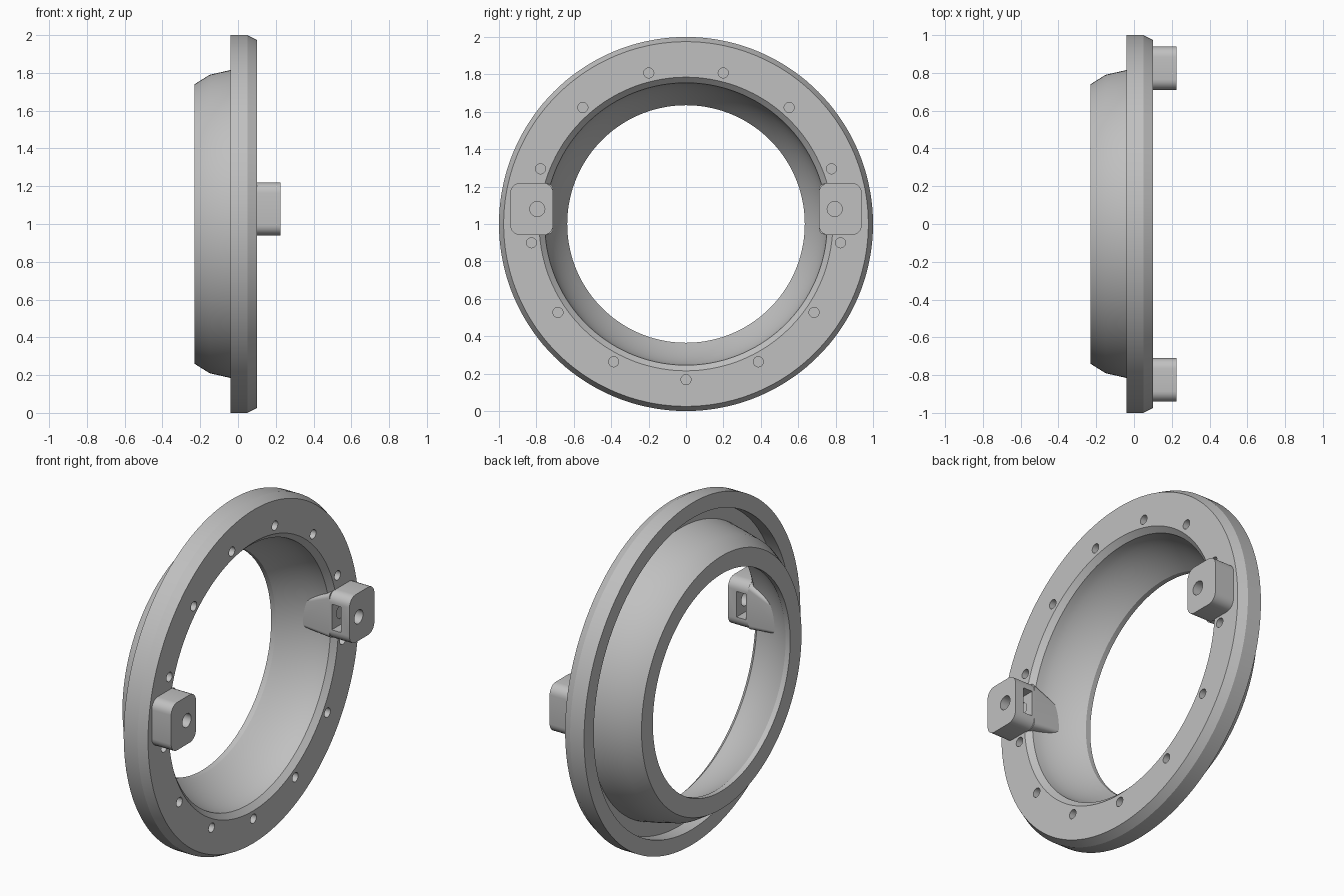
import bpy, bmesh, math
from mathutils import Matrix, Vector

if "Cube" in bpy.data.objects:
    bpy.data.objects.remove(bpy.data.objects["Cube"])

CZ = 1.0          # height of the ring axis
SEG = 144

grey = bpy.data.materials.new("plain_grey")
grey.diffuse_color = (0.53, 0.53, 0.53, 1)
grey.use_nodes = True
grey.node_tree.nodes["Principled BSDF"].inputs["Base Color"].default_value = grey.diffuse_color


def make_object(name, bm):
    bmesh.ops.recalc_face_normals(bm, faces=bm.faces)
    me = bpy.data.meshes.new(name)
    bm.to_mesh(me)
    bm.free()
    me.materials.append(grey)
    ob = bpy.data.objects.new(name, me)
    bpy.context.collection.objects.link(ob)
    return ob


def loft(bm, rings, closed):
    """Bridge successive vertex loops; wrap around or cap the ends."""
    n = len(rings[0])
    loops = [[bm.verts.new(p) for p in ring] for ring in rings]
    pairs = list(zip(loops, loops[1:]))
    if closed:
        pairs.append((loops[-1], loops[0]))
    for a, b in pairs:
        for i in range(n):
            j = (i + 1) % n
            bm.faces.new((a[i], a[j], b[j], b[i]))
    if not closed:
        bm.faces.new(loops[0])
        bm.faces.new(loops[-1])


def rod(bm, x0, x1, y, z, r, seg=24):
    """Cylinder along x."""
    m = Matrix.Translation(((x0 + x1) / 2, y, z)) @ Matrix.Rotation(math.pi / 2, 4, 'Y')
    bmesh.ops.create_cone(bm, cap_ends=True, segments=seg, radius1=r, radius2=r,
                          depth=x1 - x0, matrix=m)


def cut(ob, cutter):
    mod = ob.modifiers.new("cut", 'BOOLEAN')
    mod.operation = 'DIFFERENCE'
    mod.solver = 'EXACT'
    mod.object = cutter
    bpy.context.view_layer.objects.active = ob
    bpy.ops.object.modifier_apply(modifier=mod.name)
    bpy.data.objects.remove(cutter)


def smooth(ob, angle=20):
    bpy.ops.object.select_all(action='DESELECT')
    ob.select_set(True)
    bpy.context.view_layer.objects.active = ob
    bpy.ops.object.shade_smooth_by_angle(angle=math.radians(angle))


# Flanged ring: profile of (x, radius) turned around the x axis
outer = [(-0.23, 0.74), (-0.15, 0.79), (-0.04, 0.815), (0.04, 0.83),   # tapered collar
         (0.04, 0.91), (-0.04, 0.91),                                  # rear groove
         (-0.04, 1.0), (0.05, 1.0), (0.10, 0.975),                     # rim
         (0.10, 0.785)]                                                # front face
inner = [(0.07 - 0.27 * t / 8, 0.755 - 0.12 * (t / 8) ** 1.6) for t in range(9)]
profile = outer + inner + [(-0.23, 0.635)]
bm = bmesh.new()
loft(bm, [[(x, r * math.sin(a), CZ + r * math.cos(a))
           for a in (2 * math.pi * i / SEG for i in range(SEG))]
          for x, r in profile], closed=True)
ring = make_object("flanged_ring", bm)

# Thirteen blind bolt holes, one at the bottom
bm = bmesh.new()
for k in range(13):
    a = 2 * math.pi * k / 13
    rod(bm, 0.055, 0.15, 0.832 * math.sin(a), CZ - 0.832 * math.cos(a), 0.027)
cut(ring, make_object("bolt_hole_cutter", bm))
smooth(ring)


def rounded_section(x, y0, y1, z0, z1, r, side):
    pts = []
    corners = [(y1 - r, z1 - r), (y0 + r, z1 - r), (y0 + r, z0 + r), (y1 - r, z0 + r)]
    for q, (cy, cz) in enumerate(corners):
        for s in range(7):
            a = math.pi / 2 * (q + s / 6)
            pts.append((x, side * (cy + r * math.cos(a)), cz + r * math.sin(a)))
    return pts


# Mounting lugs with a tapering web that runs into the inner wall
for side, label in ((1, "back"), (-1, "front")):
    bm = bmesh.new()
    loft(bm, [rounded_section(0.225, 0.71, 0.94, 0.94, 1.22, 0.055, side),
              rounded_section(0.095, 0.71, 0.94, 0.94, 1.22, 0.055, side),
              rounded_section(0.094, 0.71, 0.80, 0.945, 1.215, 0.03, side),
              rounded_section(-0.11, 0.71, 0.77, 0.97, 1.12, 0.02, side)], closed=False)
    lug = make_object(label + "_mounting_lug", bm)

    # Screw hole in the lug face
    bm = bmesh.new()
    rod(bm, 0.105, 0.3, side * 0.795, 1.08, 0.04, 32)
    cut(lug, make_object("screw_hole_cutter", bm))

    # Nut slot opening toward the ring centre
    bm = bmesh.new()
    bmesh.ops.create_cube(bm, size=1, matrix=Matrix.Translation((0.14, side * 0.76, 1.08))
                          @ Matrix.Diagonal((0.06, 0.20, 0.15, 1)))
    cut(lug, make_object("nut_slot_cutter", bm))
    smooth(lug)
